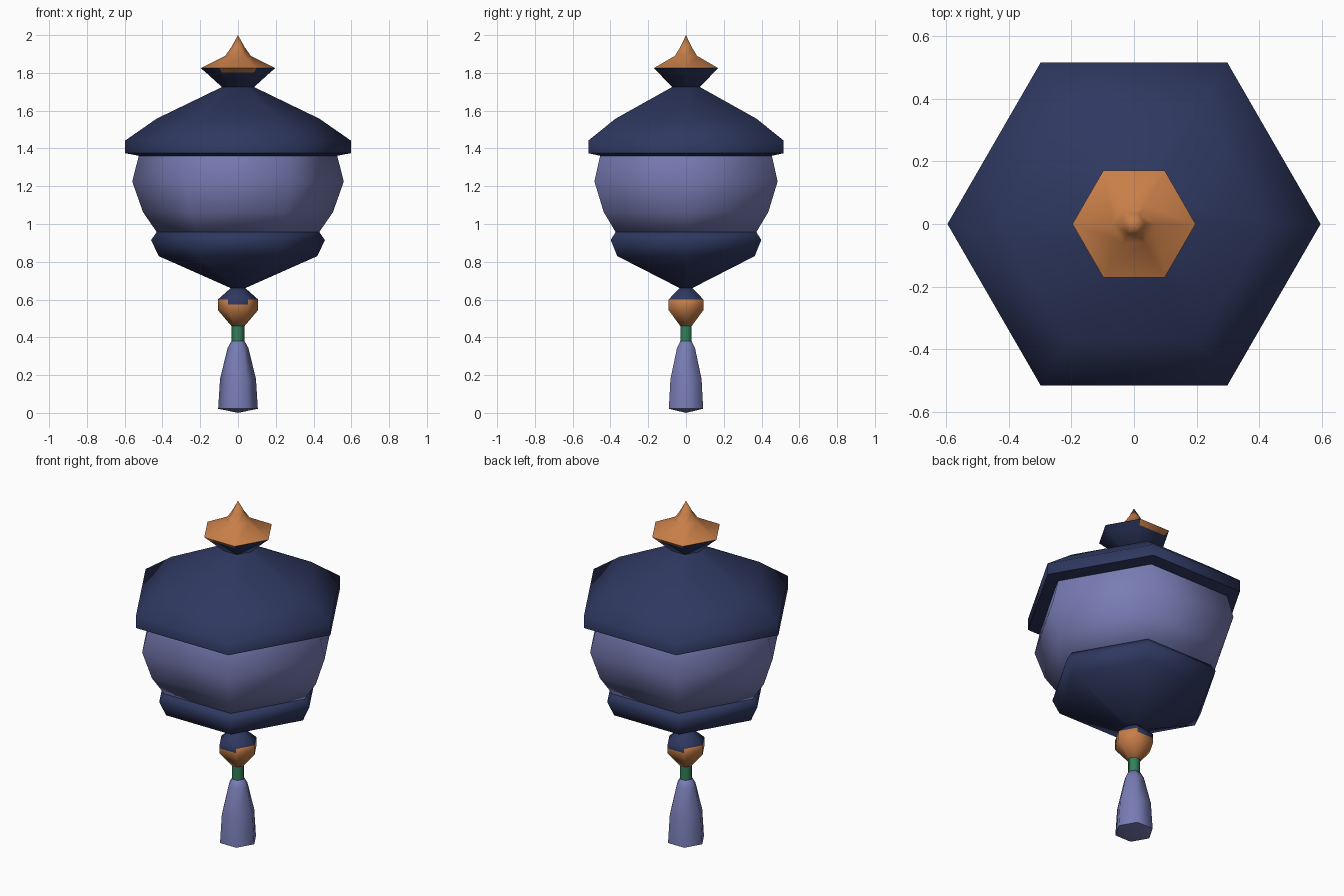
import bpy, bmesh, math

if "Cube" in bpy.data.objects:
    bpy.data.objects.remove(bpy.data.objects["Cube"])

SIDES = 6


def mat(name, rgb):
    m = bpy.data.materials.new(name)
    m.diffuse_color = (*rgb, 1)
    m.use_nodes = True
    m.node_tree.nodes["Principled BSDF"].inputs["Base Color"].default_value = m.diffuse_color
    return m


NAVY = mat("navy", (0.028, 0.040, 0.118))
LAVENDER = mat("lavender", (0.188, 0.202, 0.456))
COPPER = mat("copper", (0.578, 0.209, 0.065))
GREEN = mat("green", (0.034, 0.216, 0.102))


def lathe(name, profile, mats, rule=None):
    """Six-sided turned part; profile of (radius, z) from bottom to top."""
    bm = bmesh.new()
    rings = []
    for r, z in profile:
        if r == 0:
            rings.append([bm.verts.new((0, 0, z))] * SIDES)
        else:
            rings.append([bm.verts.new((r * math.cos(math.tau * i / SIDES),
                                        r * math.sin(math.tau * i / SIDES), z))
                          for i in range(SIDES)])
    for a, b in zip(rings, rings[1:]):
        for i in range(SIDES):
            j = (i + 1) % SIDES
            bm.faces.new(list(dict.fromkeys((a[i], a[j], b[j], b[i]))))
    # close open ends
    if profile[0][0]:
        bm.faces.new(rings[0][::-1])
    if profile[-1][0]:
        bm.faces.new(rings[-1])
    bm.normal_update()
    if rule:
        for f in bm.faces:
            f.material_index = rule(f.calc_center_median())
    me = bpy.data.meshes.new(name)
    bm.to_mesh(me)
    bm.free()
    for m in mats:
        me.materials.append(m)
    ob = bpy.data.objects.new(name, me)
    bpy.context.collection.objects.link(ob)
    bpy.ops.object.select_all(action='DESELECT')
    ob.select_set(True)
    bpy.context.view_layer.objects.active = ob
    bpy.ops.object.shade_smooth_by_angle(angle=math.radians(75))
    return ob


def on_front_or_back(c):
    return abs(c.x) < 0.01


# Hanging tassel and the cord above it
lathe("tassel", [(0, 0.0), (0.105, 0.022), (0.095, 0.18), (0.055, 0.344),
                 (0.032, 0.385)], [LAVENDER])
lathe("cord", [(0.034, 0.38), (0.034, 0.465)], [GREEN])

# Bead: copper below, navy cap dipping lower on the front and back faces
lathe("bead", [(0.035, 0.46), (0.107, 0.545), (0.107, 0.575), (0.107, 0.60),
               (0.037, 0.662)], [COPPER, NAVY],
      lambda c: int(c.z > 0.602 or (c.z > 0.58 and on_front_or_back(c))))

# Lantern body
lathe("lower_bowl", [(0.037, 0.66), (0.42, 0.83), (0.46, 0.915), (0.43, 0.958)], [NAVY])
lathe("lantern_globe", [(0.43, 0.957), (0.503, 1.063), (0.56, 1.225),
                        (0.523, 1.37)], [LAVENDER])
lathe("roof", [(0.52, 1.36), (0.597, 1.375), (0.597, 1.442), (0.43, 1.558),
               (0.085, 1.725)], [NAVY])

# Finial: navy flare below the rim, copper above and on part of its edge
lathe("finial", [(0.085, 1.725), (0.17, 1.802), (0.197, 1.825), (0.068, 1.89),
                 (0.036, 1.935), (0, 2.0)], [NAVY, COPPER],
      lambda c: int(c.z > 1.826 or (c.z > 1.805 and on_front_or_back(c))))
